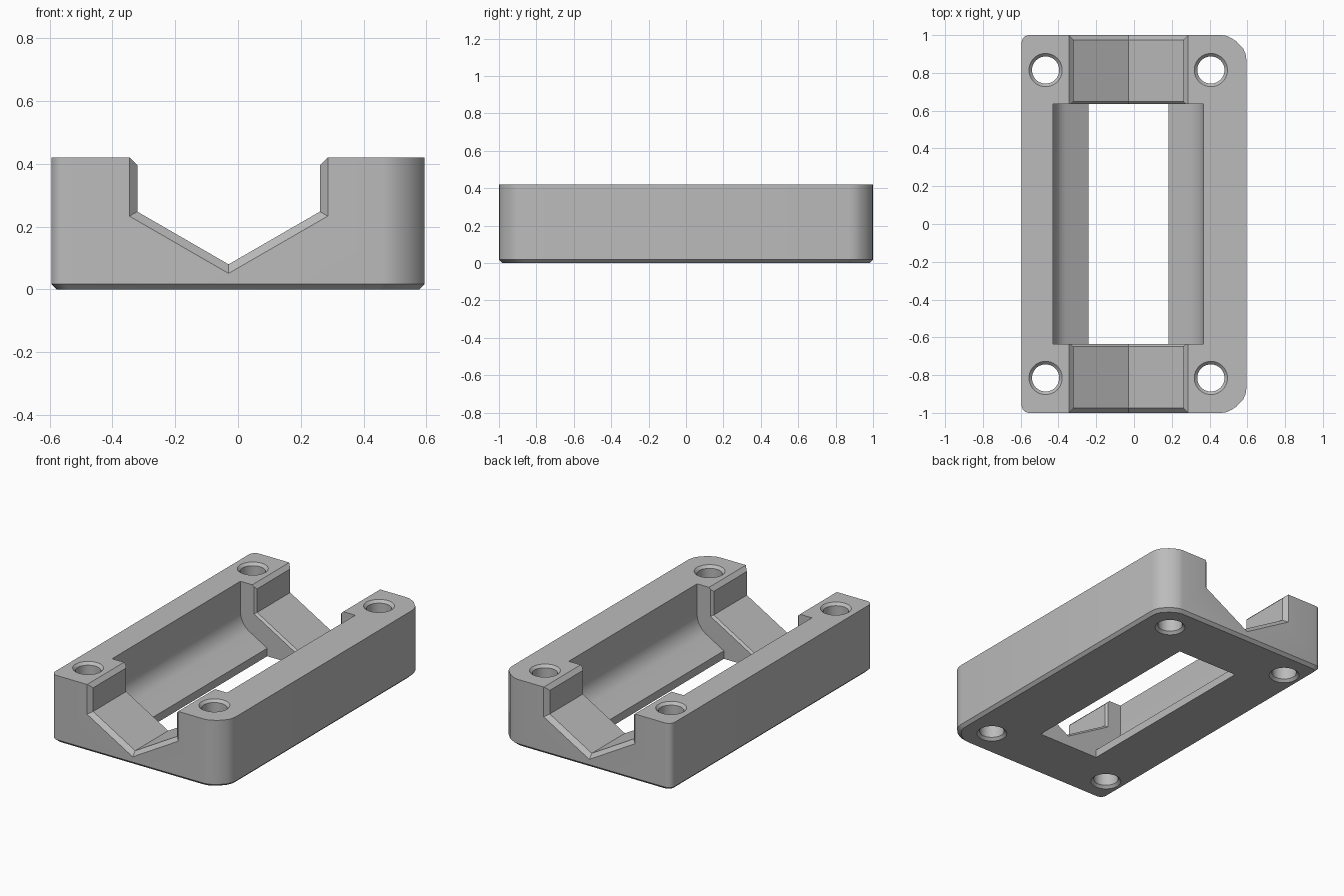
import bpy, bmesh, math

if "Cube" in bpy.data.objects:
    bpy.data.objects.remove(bpy.data.objects["Cube"])

H = 0.42          # block height
CX = -0.03        # centre line of the groove
grey = bpy.data.materials.new("grey")
grey.diffuse_color = (0.5, 0.5, 0.5, 1)
grey.use_nodes = True
grey.node_tree.nodes["Principled BSDF"].inputs["Base Color"].default_value = grey.diffuse_color


def loft(name, rings):
    """Closed solid skinned through rings of equal point count."""
    bm = bmesh.new()
    loops = [[bm.verts.new(p) for p in r] for r in rings]
    n = len(loops[0])
    for a, b in zip(loops, loops[1:]):
        for i in range(n):
            j = (i + 1) % n
            bm.faces.new((a[i], a[j], b[j], b[i]))
    bm.faces.new(loops[0][::-1])
    bm.faces.new(loops[-1])
    bmesh.ops.recalc_face_normals(bm, faces=bm.faces)
    me = bpy.data.meshes.new(name)
    bm.to_mesh(me)
    bm.free()
    ob = bpy.data.objects.new(name, me)
    bpy.context.collection.objects.link(ob)
    me.materials.append(grey)
    return ob


def cut(target, cutter):
    m = target.modifiers.new("cut", 'BOOLEAN')
    m.operation, m.solver, m.object = 'DIFFERENCE', 'EXACT', cutter
    bpy.context.view_layer.objects.active = target
    bpy.ops.object.modifier_apply(modifier=m.name)
    bpy.data.objects.remove(cutter)


# block outline: softened bevel corners on the right, small round ones on the left
X, R = 0.595, 0.04
right = [(X, 0.87), (0.591, 0.9), (0.578, 0.929), (0.542, 0.967),
         (0.515, 0.984), (0.49, 0.996), (0.465, 1.0)]
left = [(-X + R - R * math.sin(t), 1 - R + R * math.cos(t))
        for t in (math.pi / 2 * i / 6 for i in range(7))]
back = right + left
outline = back + [(x, -y) for x, y in reversed(back)]

C = 0.018         # bottom chamfer
block = loft("holder_block", [
    [(x * (1 - C / X), y * (1 - C), 0) for x, y in outline],
    [(x, y, C) for x, y in outline],
    [(x, y, H) for x, y in outline]])

# long pocket: straight walls, rounded into sloped floors, open slot below
T = math.tan(math.radians(30))
W, S, Z0, F = 0.398, 0.212, 0.05, 0.13
corner_z = Z0 + (W - S) * T
cx, cz = W - F, corner_z + F * T
half = [(W, H + 0.1)]
half += [(cx + F * math.cos(a), cz - F * math.sin(a))
         for a in (math.radians(60) * i / 8 for i in range(9))]
half += [(S, Z0), (S, -0.1)]
profile = half + [(-x, z) for x, z in reversed(half)]
cut(block, loft("pocket_cutter",
                [[(CX + x, y, z) for x, z in profile] for y in (-0.635, 0.635)]))

# V notches through both ends, chamfered on every rim


def notch_ring(y, e):
    w = 0.291 + e
    apex = 0.08 - e / math.cos(math.radians(30))
    top = H - 0.024 + e
    half = [(w + 0.1, top + 0.1), (w, top), (w, apex + w * T)]
    pts = half + [(0, apex)] + [(-x, z) for x, z in reversed(half)]
    return [(CX + x, y, z) for x, z in pts]


for s in (-1, 1):
    cut(block, loft("notch_cutter", [
        notch_ring(s * y, e)
        for y, e in ((1.04, 0.065), (0.975, 0), (0.648, 0), (0.61, 0.038))]))

# four screw holes with chamfered rims at top and bottom
r, c = 0.072, 0.016
for hx in (-0.468, 0.407):
    for hy in (-0.815, 0.815):
        rings = []
        for z, rad in ((-0.02, r + c + 0.02), (c, r), (H - c, r), (H + 0.02, r + c + 0.02)):
            rings.append([(hx + rad * math.cos(a), hy + rad * math.sin(a), z)
                          for a in (math.tau * i / 40 for i in range(40))])
        cut(block, loft("hole_cutter", rings))

# smooth the rounds, keep the edges
bpy.ops.object.select_all(action='DESELECT')
block.select_set(True)
bpy.context.view_layer.objects.active = block
bpy.ops.object.shade_smooth_by_angle(angle=math.radians(28))
